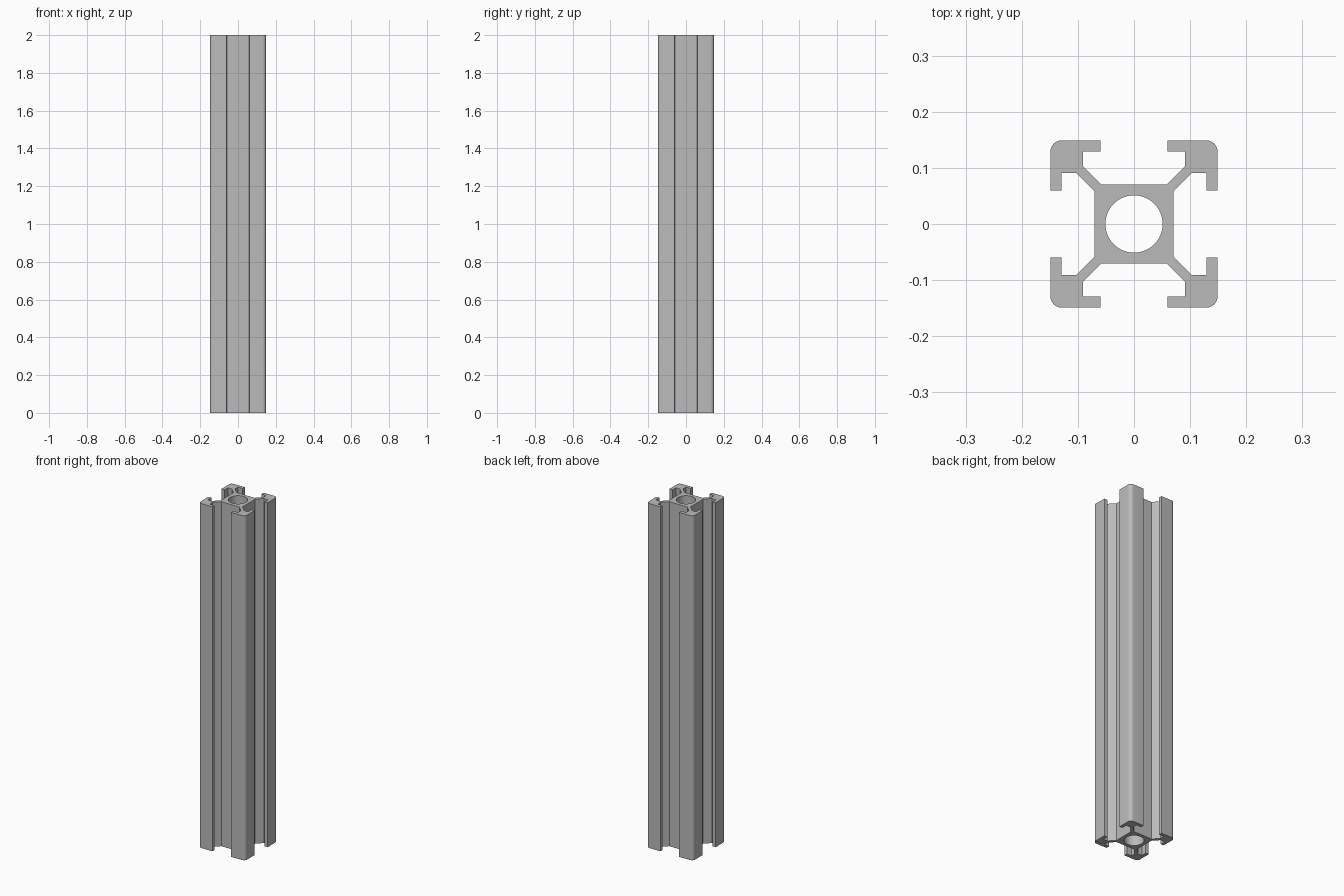
import bpy
import bmesh
import math

if "Cube" in bpy.data.objects:
    bpy.data.objects.remove(bpy.data.objects["Cube"], do_unlink=True)

LENGTH = 2.0
OUTER = 0.149      # half width
CORNER = 0.02      # outer corner radius
BORE = 0.051       # centre hole radius

# Aluminium material
metal = bpy.data.materials.new("aluminium grey")
metal.use_nodes = True
grey = (0.5, 0.5, 0.5, 1.0)
metal.diffuse_color = grey
metal.node_tree.nodes["Principled BSDF"].inputs["Base Color"].default_value = grey

# One arm of the section, from the lower slot to the corner diagonal
half_arm = [(0.07, 0.058), (0.103, 0.091), (0.129, 0.091),
            (0.129, 0.06), (OUTER, 0.06)]
arc = []
for i in range(7):
    a = math.radians(15 * i)
    c = OUTER - CORNER
    arc.append((c + CORNER * math.cos(a), c + CORNER * math.sin(a)))
arm = half_arm + arc + [(y, x) for x, y in reversed(half_arm)]

# Four arms turned about the centre
outline = []
for turn in range(4):
    for x, y in arm:
        outline.append((x, y))
    arm = [(-y, x) for x, y in arm]

bore = [(BORE * math.cos(math.tau * i / 48), BORE * math.sin(math.tau * i / 48))
        for i in range(48)]

# Filled section with the bore, extruded to full length
curve = bpy.data.curves.new("section", "CURVE")
curve.dimensions = "2D"
curve.fill_mode = "BOTH"
curve.extrude = LENGTH / 2
for loop in (outline, bore):
    spline = curve.splines.new("POLY")
    spline.points.add(len(loop) - 1)
    for point, (x, y) in zip(spline.points, loop):
        point.co = (x, y, 0, 1)
    spline.use_cyclic_u = True

rail = bpy.data.objects.new("slotted_rail", curve)
bpy.context.collection.objects.link(rail)
bpy.ops.object.select_all(action="DESELECT")
rail.select_set(True)
bpy.context.view_layer.objects.active = rail
bpy.ops.object.convert(target="MESH")
rail = bpy.context.object
rail.name = "slotted_rail"

# Weld caps to walls and stand the rail on the ground
bm = bmesh.new()
bm.from_mesh(rail.data)
bmesh.ops.remove_doubles(bm, verts=bm.verts, dist=0.0001)
bmesh.ops.recalc_face_normals(bm, faces=bm.faces)
bmesh.ops.translate(bm, verts=bm.verts, vec=(0, 0, LENGTH / 2))
bm.to_mesh(rail.data)
bm.free()

rail.data.materials.clear()
rail.data.materials.append(metal)
bpy.ops.object.shade_smooth_by_angle(angle=math.radians(30))
